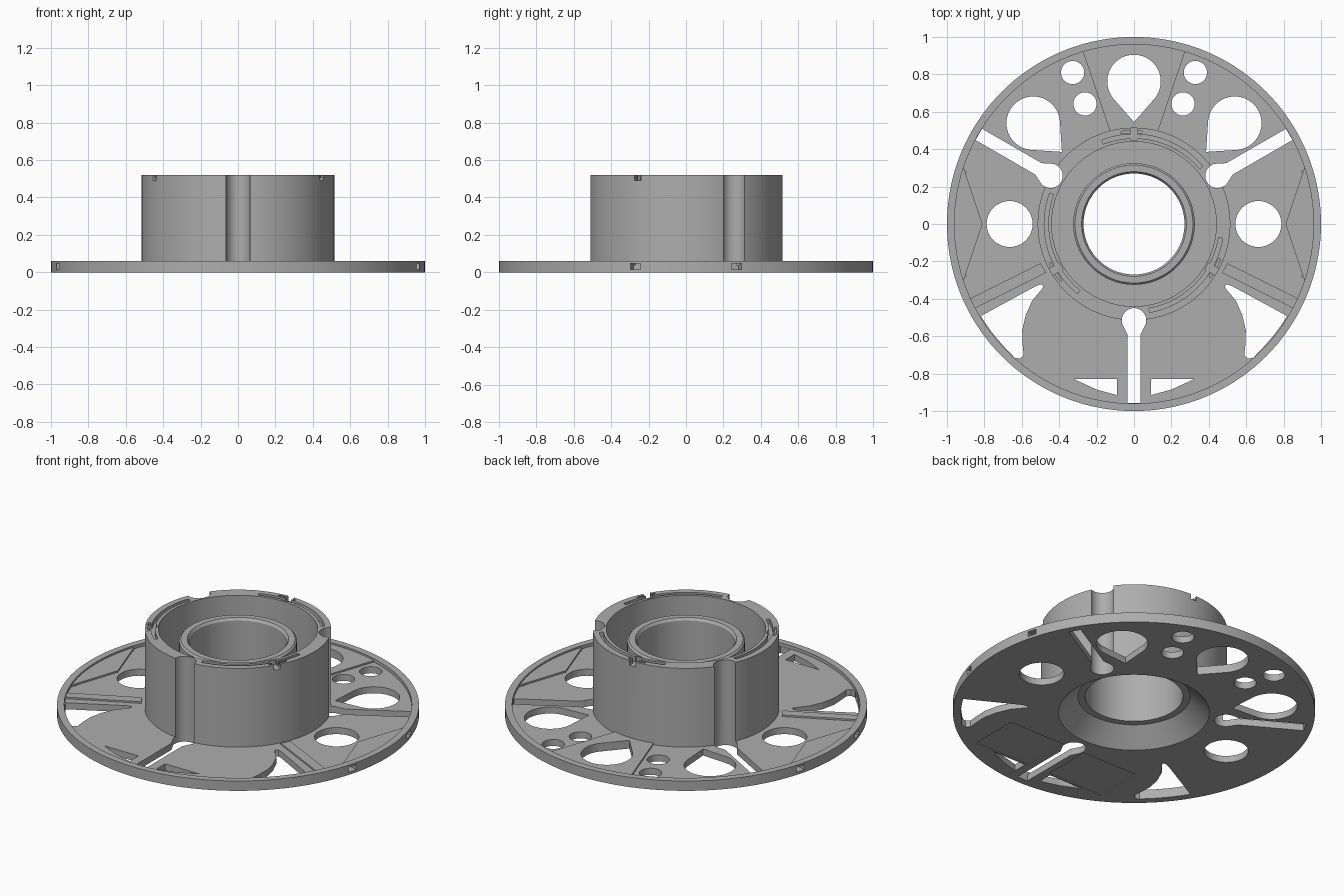
import bpy
import bmesh
from math import sin, cos, pi, radians, asin, hypot
from mathutils import Matrix

cube = bpy.data.objects.get("Cube")
if cube:
    bpy.data.objects.remove(cube)

grey = bpy.data.materials.new("mid grey plastic")
grey.use_nodes = True
COLOUR = (0.42, 0.42, 0.42, 1)
grey.diffuse_color = COLOUR
grey.node_tree.nodes["Principled BSDF"].inputs["Base Color"].default_value = COLOUR


def make_object(name, bm):
    bmesh.ops.recalc_face_normals(bm, faces=bm.faces)
    mesh = bpy.data.meshes.new(name)
    bm.to_mesh(mesh)
    bm.free()
    mesh.materials.append(grey)
    obj = bpy.data.objects.new(name, mesh)
    bpy.context.collection.objects.link(obj)
    return obj


def prism(bm, outline, z0, z1, turn=0):
    """Extrude a flat outline between two heights, turned about z."""
    spin = Matrix.Rotation(radians(turn), 4, 'Z')
    verts = [bm.verts.new(spin @ Matrix.Translation((x, y, z0)).translation) for x, y in outline]
    face = bm.faces.new(verts)
    top = bmesh.ops.extrude_face_region(bm, geom=[face])["geom"]
    moved = [v for v in top if isinstance(v, bmesh.types.BMVert)]
    bmesh.ops.translate(bm, verts=moved, vec=(0, 0, z1 - z0))


def arc(cx, cy, r, a0, a1, n=24):
    angles = [radians(a0 + (a1 - a0) * i / n) for i in range(n + 1)]
    return [(cx + r * cos(a), cy + r * sin(a)) for a in angles]


def disc(cx, cy, r):
    return arc(cx, cy, r, 0, 360, 40)[:-1]


def sector(r0, r1, a0, a1):
    return arc(0, 0, r1, a0, a1) + arc(0, 0, r0, a1, a0)


def box(x0, x1, y0, y1):
    return [(x0, y0), (x1, y0), (x1, y1), (x0, y1)]


def flip(outline):
    return [(-x, y) for x, y in outline]


def lathe(name, profile, steps=144):
    bm = bmesh.new()
    verts = [bm.verts.new((r, 0, z)) for r, z in profile]
    edges = [bm.edges.new((verts[i - 1], verts[i])) for i in range(len(verts))]
    bmesh.ops.spin(bm, geom=verts + edges, cent=(0, 0, 0), axis=(0, 0, 1),
                   angle=2 * pi, steps=steps)
    bmesh.ops.remove_doubles(bm, verts=bm.verts, dist=1e-4)
    return make_object(name, bm)


def cut(obj, cutter):
    mod = obj.modifiers.new("cut", 'BOOLEAN')
    mod.operation = 'DIFFERENCE'
    mod.solver = 'EXACT'
    mod.use_self = True
    mod.object = cutter
    bpy.context.view_layer.update()
    graph = bpy.context.evaluated_depsgraph_get()
    result = bpy.data.meshes.new_from_object(obj.evaluated_get(graph))
    obj.modifiers.clear()
    obj.data = result


# Flange, hub wall and centre tube as one turned section
FLOOR, RIM, TOP = 0.04, 0.06, 0.52
spool = lathe("flange_and_hub", [
    (1, 0), (1, RIM), (0.96, RIM), (0.96, FLOOR), (0.515, FLOOR), (0.515, TOP),
    (0.44, TOP), (0.44, 0.14), (0.325, 0.14), (0.325, 0.45), (0.315, 0.46),
    (0.28, 0.46), (0.27, 0.445), (0.27, 0.1), (0.31, 0.1), (0.417, 0)])

# Raised panels on the flange
bm = bmesh.new()
wedge = [(0.13, 0.5)] + arc(0, 0, 0.962, 73.5, 106.5) + [(-0.13, 0.5)]
prism(bm, wedge, 0.03, 0.05)
crescent = [(0.81, 0)] + arc(0, 0, 0.962, -18.5, 18.5)
rib = [(0.47, -0.26), (0.85, -0.45), (0.88, -0.4), (0.5, -0.21)]
for shape in (crescent, rib):
    prism(bm, shape, 0.03, 0.05)
    prism(bm, flip(shape), 0.03, 0.05)
panels = make_object("raised_panels", bm)

# Openings through the flange
bm = bmesh.new()
LOW, HIGH = -0.1, 0.3
drop_r, drop_c, drop_tip = 0.143, 0.762, 0.545
lean = 90 - asin(drop_r / (drop_c - drop_tip)) * 180 / pi
teardrop = [(0, drop_tip)] + arc(0, drop_c, drop_r, -90 + lean, 270 - lean, 40)
for turn in (-45, 0, 45):
    prism(bm, teardrop, LOW, HIGH, turn)

side_window = ([(0.49, -0.345), (0.485, -0.33), (0.5, -0.322), (0.53, -0.335)]
               + arc(0, 0, 0.955, -31, -46.5, 12)
               + [(0.64, -0.715), (0.61, -0.72), (0.59, -0.7), (0.595, -0.65),
                  (0.598, -0.57), (0.58, -0.49), (0.545, -0.41)])
vent = [(0.09, -0.83), (0.09, -0.915), (0.2, -0.885), (0.32, -0.83)]
for shape in (side_window, vent, disc(0.665, 0, 0.123),
              disc(0.328, 0.81, 0.062), disc(0.262, 0.642, 0.062)):
    prism(bm, shape, LOW, HIGH)
    prism(bm, flip(shape), LOW, HIGH)

# Keyhole slots that also run up the hub
keyhole = (arc(0, -0.515, 0.065, 0, 180)
           + [(-0.065, -0.53), (-0.035, -0.59), (-0.035, -0.958),
              (0.035, -0.958), (0.035, -0.59), (0.065, -0.53)])
for turn in (0, 120, 240):
    prism(bm, keyhole, LOW, 0.7, turn)

# Locking grooves and notches in the hub top
for turn in (90, 210, 330):
    prism(bm, sector(0.458, 0.48, -50, 21), TOP - 0.03, 0.6, turn)
    prism(bm, sector(0.488, 0.5, -5, 8), TOP - 0.015, 0.6, turn)
    prism(bm, box(0.45, 0.55, -0.02, 0.02), TOP - 0.03, 0.6, turn)

# Small holes in the rim edge
for turn in (-15.7, 15.7, 164.3, 195.7):
    prism(bm, box(0.94, 1.05, -0.028, 0.028), 0.016, 0.046, turn)

# Shallow label recesses underneath
for sign in (-1, 1):
    x0, x1 = sorted((sign * 0.075, sign * 0.45))
    prism(bm, box(x0, x1, -0.82, -0.52), LOW, 0.006)
cutters = make_object("opening_cutters", bm)
cutters.hide_render = True

for part in (spool, panels):
    cut(part, cutters)
bpy.data.objects.remove(cutters)

# Smooth curved walls with crisp edges
bpy.ops.object.select_all(action='DESELECT')
for part in (spool, panels):
    part.select_set(True)
bpy.context.view_layer.objects.active = spool
bpy.ops.object.shade_smooth_by_angle(angle=radians(30))
